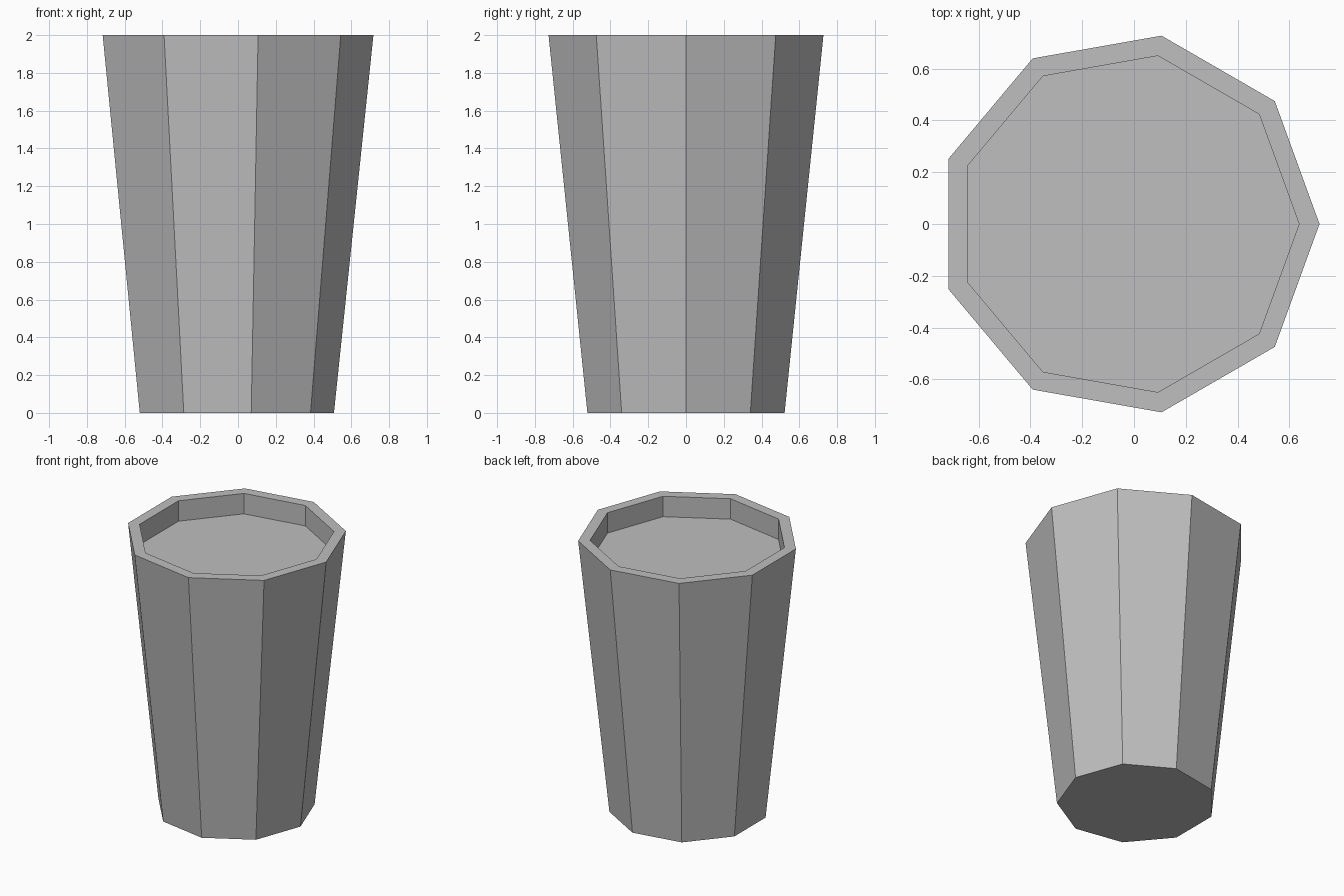
import bpy
import bmesh
from math import cos, sin, tau

cube = bpy.data.objects.get("Cube")
if cube:
    bpy.data.objects.remove(cube)

SIDES = 9
CENTRE_X = -0.022  # the nine-sided outline has its corner on +x

grey = bpy.data.materials.new("grey")
grey.use_nodes = True
colour = (0.52, 0.52, 0.52, 1.0)
grey.diffuse_color = colour
grey.node_tree.nodes["Principled BSDF"].inputs["Base Color"].default_value = colour


def ring(bm, radius, z):
    """One nine-sided loop of vertices."""
    return [bm.verts.new((CENTRE_X + radius * cos(tau * i / SIDES),
                          radius * sin(tau * i / SIDES), z))
            for i in range(SIDES)]


def build_cup(name, profile):
    """Skin a profile of (radius, height) rings and cap both ends."""
    bm = bmesh.new()
    rings = [ring(bm, r, z) for r, z in profile]
    for a, b in zip(rings, rings[1:]):
        for i in range(SIDES):
            j = (i + 1) % SIDES
            bm.faces.new((a[i], a[j], b[j], b[i]))
    bm.faces.new(rings[0][::-1])
    bm.faces.new(rings[-1])
    bmesh.ops.recalc_face_normals(bm, faces=bm.faces)
    mesh = bpy.data.meshes.new(name)
    bm.to_mesh(mesh)
    bm.free()
    mesh.materials.append(grey)
    obj = bpy.data.objects.new(name, mesh)
    bpy.context.collection.objects.link(obj)
    return obj


# Base edge, outer rim, inner rim, then the recessed top surface
build_cup("tapered_cup", [(0.53, 0), (0.739, 2), (0.66, 2), (0.66, 1.85)])
